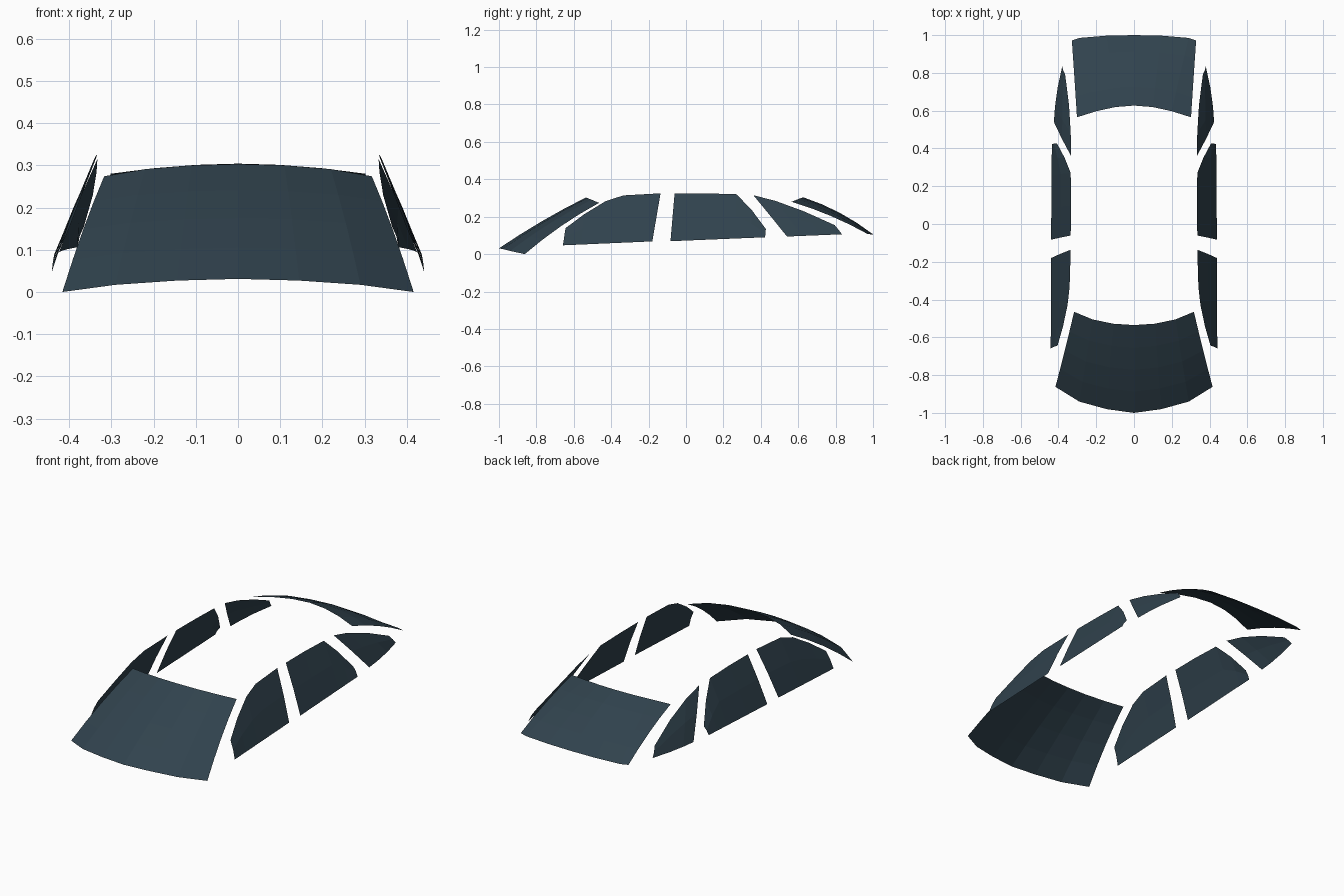
import bpy
from mathutils import Vector

if "Cube" in bpy.data.objects:
    bpy.data.objects.remove(bpy.data.objects["Cube"])

glass = bpy.data.materials.new("dark_glass")
glass.diffuse_color = (0.03, 0.055, 0.075, 1)
glass.use_nodes = True
glass.node_tree.nodes["Principled BSDF"].inputs["Base Color"].default_value = glass.diffuse_color


def loft(name, top, bottom, rows, bulge, out, merge):
    """Quad sheet between two rails, bowed along 'out', mirrored across x."""
    n = len(top)
    verts, faces = [], []
    for r in range(rows + 1):
        t = r / rows
        for i in range(n):
            p = Vector(top[i]).lerp(Vector(bottom[i]), t)
            b = bulge[0] + (bulge[1] - bulge[0]) * i / (n - 1)
            verts.append(p + Vector(out).normalized() * b * 4 * t * (1 - t))
    for r in range(rows):
        for i in range(n - 1):
            a = r * n + i
            faces.append((a, a + n, a + n + 1, a + 1))
    # face outward
    a, b, c = (verts[faces[0][k]] for k in range(3))
    if (b - a).cross(c - b).dot(Vector(out)) < 0:
        faces = [f[::-1] for f in faces]
    me = bpy.data.meshes.new(name)
    me.from_pydata(verts, [], faces)
    me.materials.append(glass)
    ob = bpy.data.objects.new(name, me)
    bpy.context.collection.objects.link(ob)
    mod = ob.modifiers.new("mirror", 'MIRROR')
    mod.use_mirror_merge = merge
    mod.merge_threshold = 0.0005
    return ob


def side_pane(name, top, start, end, bow=0.0):
    """Side window: top outline over a sill running from start to end."""
    s, e = Vector(start), Vector(end)
    y0, y1 = top[0][1], top[-1][1]
    sill = []
    for p in top:
        t = (p[1] - y0) / (y1 - y0)
        sill.append(s.lerp(e, t) + Vector((bow * 4 * t * (1 - t), 0, 0)))
    loft(name, top, sill, 2, (0.003, 0.003), (1, 0, 0.4), False)


# Windshield, centre to corner
loft("windshield",
     [(0, -0.535, 0.303), (0.11, -0.528, 0.300), (0.22, -0.505, 0.291), (0.317, -0.465, 0.274)],
     [(0, -1.0, 0.031), (0.145, -0.98, 0.027), (0.29, -0.94, 0.017), (0.416, -0.862, 0.0)],
     4, (0.009, 0.013), (0, -0.5, 0.85), True)

# Rear window, centre to corner
loft("rear_window",
     [(0, 0.627, 0.304), (0.10, 0.619, 0.301), (0.20, 0.597, 0.293), (0.302, 0.565, 0.280)],
     [(0, 1.0, 0.106), (0.145, 0.997, 0.106), (0.29, 0.985, 0.106), (0.329, 0.972, 0.107)],
     4, (0.018, 0.012), (0, 0.45, 0.9), True)

# Side windows, front to back
side_pane("front_door_window",
          [(0.405, -0.644, 0.139), (0.376, -0.543, 0.214), (0.352, -0.43, 0.283),
           (0.341, -0.334, 0.314), (0.335, -0.136, 0.325)],
          (0.441, -0.658, 0.047), (0.439, -0.18, 0.068))
side_pane("rear_door_window",
          [(0.335, -0.061, 0.325), (0.334, 0.1, 0.325), (0.335, 0.27, 0.320),
           (0.368, 0.352, 0.235), (0.408, 0.427, 0.134)],
          (0.439, -0.083, 0.069), (0.435, 0.423, 0.09))
side_pane("quarter_window",
          [(0.333, 0.36, 0.315), (0.335, 0.48, 0.284), (0.344, 0.63, 0.229),
           (0.365, 0.795, 0.155)],
          (0.424, 0.54, 0.094), (0.38, 0.834, 0.106), 0.008)
